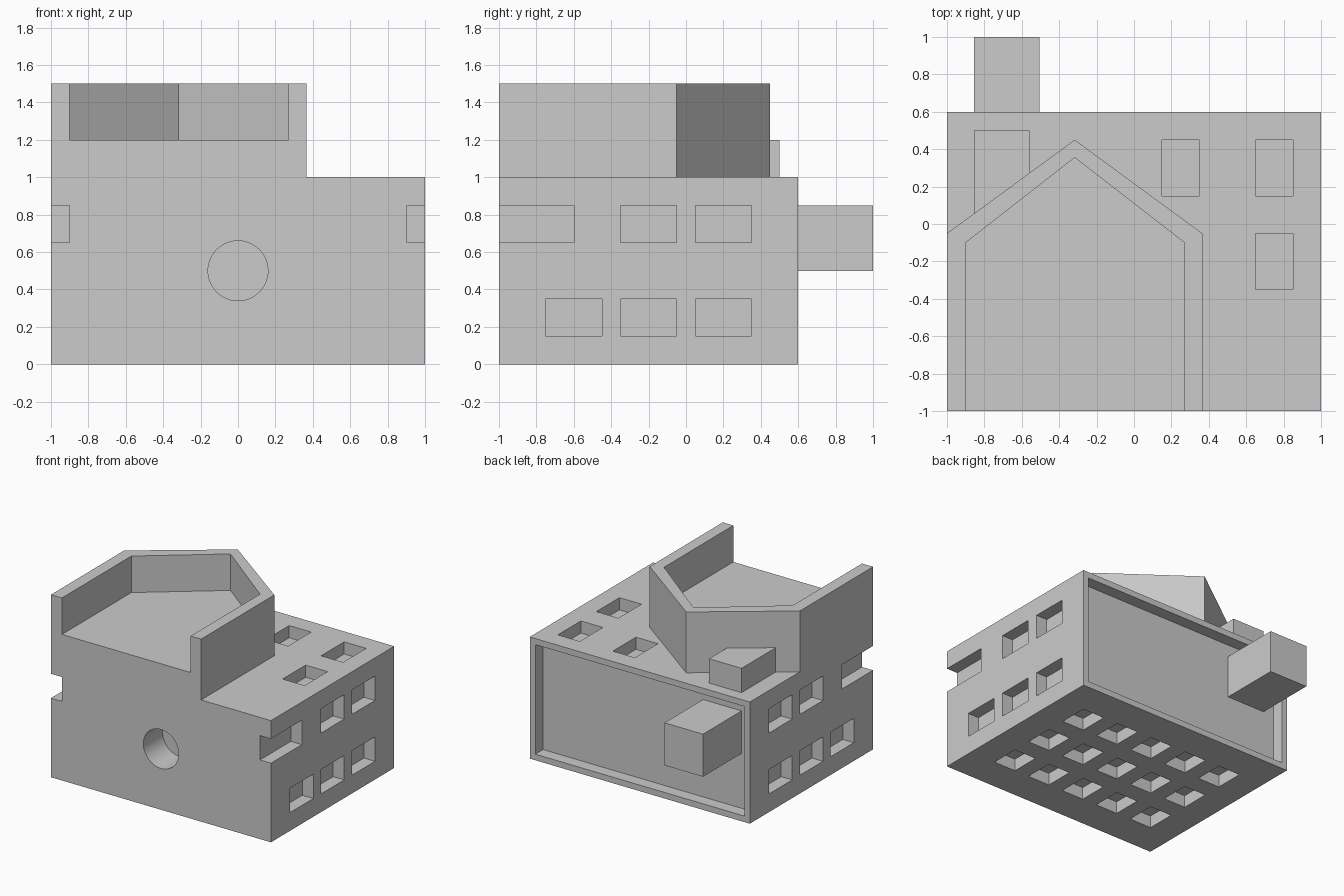
import bpy
import bmesh
import math

if "Cube" in bpy.data.objects:
    bpy.data.objects.remove(bpy.data.objects["Cube"], do_unlink=True)

GREY = (0.6, 0.6, 0.6, 1)
grey = bpy.data.materials.new("light grey")
grey.use_nodes = True
grey.diffuse_color = GREY
grey.node_tree.nodes["Principled BSDF"].inputs["Base Color"].default_value = GREY


def add_prism(bm, outline, low, high):
    """Extrude a flat x,y outline from z = low to z = high."""
    base = bm.faces.new([bm.verts.new((x, y, low)) for x, y in outline])
    grown = bmesh.ops.extrude_face_region(bm, geom=[base])["geom"]
    for v in grown:
        if isinstance(v, bmesh.types.BMVert):
            v.co.z = high


def add_box(bm, x, y, z):
    add_prism(bm, [(x[0], y[0]), (x[1], y[0]), (x[1], y[1]), (x[0], y[1])], *z)


def finish(bm, name):
    bmesh.ops.recalc_face_normals(bm, faces=bm.faces)
    mesh = bpy.data.meshes.new(name)
    bm.to_mesh(mesh)
    bm.free()
    mesh.materials.append(grey)
    obj = bpy.data.objects.new(name, mesh)
    bpy.context.collection.objects.link(obj)
    return obj


def carve(obj, cutter):
    """Subtract the cutter, keep the result and drop the helper."""
    cutter.hide_render = True
    mod = obj.modifiers.new("carve", 'BOOLEAN')
    mod.operation = 'DIFFERENCE'
    mod.solver = 'EXACT'
    mod.object = cutter
    graph = bpy.context.evaluated_depsgraph_get()
    mesh = bpy.data.meshes.new_from_object(obj.evaluated_get(graph))
    obj.modifiers.clear()
    obj.data = mesh
    bpy.data.objects.remove(cutter, do_unlink=True)


# Main block
bm = bmesh.new()
add_box(bm, (-1, 1), (-1, 0.6), (0, 1))
block = finish(bm, "main_block")

cut = bmesh.new()
OUT = 0.1   # how far cutters stick out of the surface

# Side windows, mirrored; the front upper one opens at the corner
for side in (-1, 1):
    xs = sorted((side * 0.9, side * (1 + OUT)))
    for y in (-0.35, 0.05):
        for z in (0.15, 0.65):
            add_box(cut, xs, (y, y + 0.3), (z, z + 0.2))
    add_box(cut, xs, (-0.75, -0.45), (0.15, 0.35))
    add_box(cut, xs, (-1 - OUT, -0.6), (0.65, 0.85))

# Roof windows
for x, y in ((0.15, 0.15), (0.65, 0.15), (0.65, -0.35)):
    add_box(cut, (x, x + 0.2), (y, y + 0.3), (0.9, 1 + OUT))

# Grid of pockets underneath
for i in range(-2, 3):
    for j in range(-1, 2):
        x, y = i / 3, -0.2 + j * 0.4
        add_box(cut, (x - 0.1, x + 0.1), (y - 0.12, y + 0.12), (-OUT, 0.1))

# Framed recess at the back
add_box(cut, (-0.95, 0.95), (0.5, 0.6 + OUT), (0.05, 0.95))

# Round hole in the front
ring = [cut.verts.new((0.16 * math.cos(a), -1 - OUT, 0.5 + 0.16 * math.sin(a)))
        for a in (math.tau * k / 64 for k in range(64))]
grown = bmesh.ops.extrude_face_region(cut, geom=[cut.faces.new(ring)])["geom"]
for v in grown:
    if isinstance(v, bmesh.types.BMVert):
        v.co.y = -0.75
carve(block, finish(cut, "block_cutter"))

# Terrace with a pointed parapet, open at the front
bm = bmesh.new()
add_prism(bm, [(-1, -1), (0.365, -1), (0.365, -0.05), (-0.317, 0.45), (-1, -0.05)], 1, 1.5)
terrace = finish(bm, "terrace")
cut = bmesh.new()
add_prism(cut, [(-0.9, -1 - OUT), (0.27, -1 - OUT), (0.27, -0.1),
                (-0.317, 0.355), (-0.9, -0.1)], 1.2, 1.6)
carve(terrace, finish(cut, "terrace_cutter"))

# Low annex behind the parapet
bm = bmesh.new()
add_prism(bm, [(-0.855, 0.05), (-0.56, 0.265), (-0.56, 0.5), (-0.855, 0.5)], 1, 1.2)
finish(bm, "roof_annex")

# Box jutting out of the back recess
bm = bmesh.new()
add_box(bm, (-0.855, -0.505), (0.5, 1), (0.5, 0.85))
finish(bm, "back_box")

# Smooth the round hole, keep all other edges sharp
bpy.ops.object.select_all(action='DESELECT')
block.select_set(True)
bpy.context.view_layer.objects.active = block
bpy.ops.object.shade_smooth_by_angle(angle=math.radians(30))
